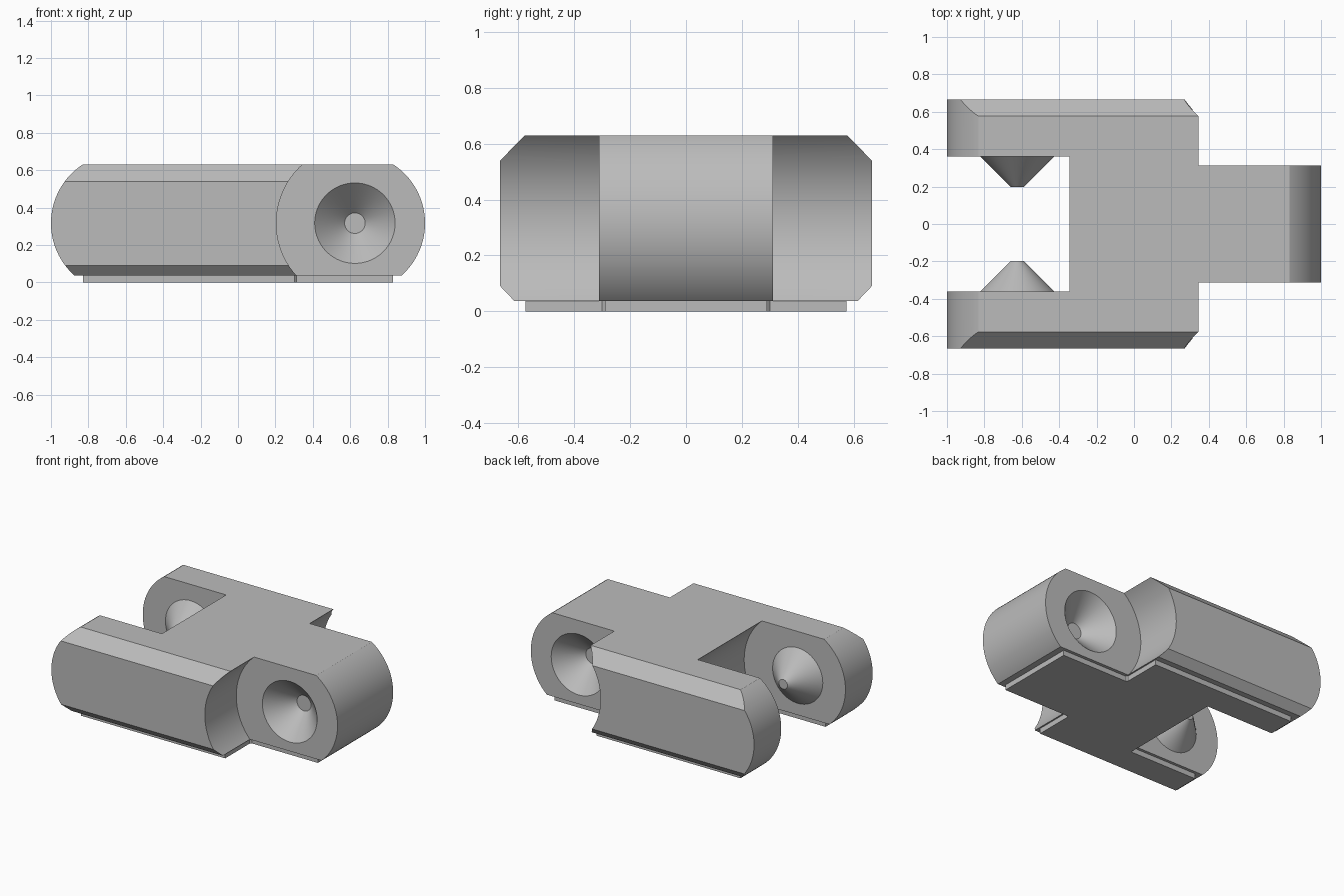
import bpy, bmesh, math
from mathutils import Matrix

if "Cube" in bpy.data.objects:
    bpy.data.objects.remove(bpy.data.objects["Cube"])

grey = bpy.data.materials.new("plain grey")
grey.use_nodes = True
grey.diffuse_color = (0.5, 0.5, 0.5, 1)
grey.node_tree.nodes["Principled BSDF"].inputs["Base Color"].default_value = (0.5, 0.5, 0.5, 1)

PIVOT_X, PIVOT_Z = 0.625, 0.317      # hinge axes at +-PIVOT_X
ROUND, CLEAR = 0.375, 0.42           # knuckle radius and clearance radius
LOW, TOP = 0.037, 0.63               # underside and top of the body
SIDE, SLOT, KNUCKLE = 0.665, 0.36, 0.312


def finish(name, bm):
    bmesh.ops.recalc_face_normals(bm, faces=bm.faces)
    mesh = bpy.data.meshes.new(name)
    bm.to_mesh(mesh)
    bm.free()
    obj = bpy.data.objects.new(name, mesh)
    bpy.context.collection.objects.link(obj)
    mesh.materials.append(grey)
    return obj


def prism(name, points, vector):
    """Extrude a closed outline along a vector."""
    bm = bmesh.new()
    face = bm.faces.new([bm.verts.new(p) for p in points])
    new = bmesh.ops.extrude_face_region(bm, geom=[face])["geom"]
    bmesh.ops.translate(bm, vec=vector, verts=[v for v in new if isinstance(v, bmesh.types.BMVert)])
    return finish(name, bm)


def cone_y(name, x, y0, y1, r0, r1, segments=128):
    """Cone or cylinder along y, radius r0 at y0 and r1 at y1."""
    bm = bmesh.new()
    turn = Matrix.Rotation(math.radians(-90 if y1 > y0 else 90), 4, "X")
    place = Matrix.Translation((x, (y0 + y1) / 2, PIVOT_Z))
    bmesh.ops.create_cone(bm, cap_ends=True, segments=segments, radius1=r0, radius2=r1,
                          depth=abs(y1 - y0), matrix=place @ turn)
    return finish(name, bm)


def select(obj):
    bpy.ops.object.select_all(action="DESELECT")
    obj.select_set(True)
    bpy.context.view_layer.objects.active = obj


def boolean(obj, cutter, operation="DIFFERENCE"):
    mod = obj.modifiers.new(operation.title(), "BOOLEAN")
    mod.object, mod.operation, mod.solver = cutter, operation, "EXACT"
    select(obj)
    bpy.ops.object.modifier_apply(modifier=mod.name)
    bpy.data.objects.remove(cutter)


def smooth(obj):
    select(obj)
    bpy.ops.object.shade_smooth_by_angle(angle=math.radians(20))


# Link body: side outline with two rounded ends, cut off flat above and below
hi = math.asin((TOP - PIVOT_Z) / ROUND)
lo = math.asin((LOW - PIVOT_Z) / ROUND)
angles = [lo + (hi - lo) * i / 40 for i in range(41)]
right = [(PIVOT_X + ROUND * math.cos(a), -SIDE - 0.1, PIVOT_Z + ROUND * math.sin(a)) for a in angles]
left = [(-x, y, z) for x, y, z in reversed(right)]
body = prism("link_body", right + left, (0, 2 * SIDE + 0.2, 0))

# Bevelled long edges from the cross-section
half = [(0.615, LOW - 0.0), (SIDE, 0.09), (SIDE, 0.54), (0.577, TOP)]
half[0] = (0.605, LOW - 0.01)
half[3] = (0.567, TOP + 0.01)
outline = [(-1.1, y, z) for y, z in half] + [(-1.1, -y, z) for y, z in reversed(half)]
boolean(body, prism("section", outline, (2.2, 0, 0)), "INTERSECT")

# Curved slot for the next knuckle, and clearance either side of this knuckle
boolean(body, cone_y("slot_cutter", -PIVOT_X, -SLOT, SLOT, CLEAR, CLEAR))
for s in (-1, 1):
    boolean(body, cone_y("clearance_cutter", PIVOT_X, s * KNUCKLE, s * 0.8, CLEAR, CLEAR))

# Conical sockets in the knuckle (cutter starts just outside the face)
for s in (-1, 1):
    boolean(body, cone_y("socket_cutter", PIVOT_X, s * (KNUCKLE + 0.02), s * (KNUCKLE - 0.16), 0.235, 0.055, 96))
smooth(body)

# Conical pins facing each other in the slot
for s, side in ((-1, "front"), (1, "back")):
    smooth(cone_y(side + "_pin", -PIVOT_X, s * SLOT, s * 0.197, 0.197, 0.034, 96))

# Thin foot plate, set in from the underside outline
edge = [(0.83, 0.29), (0.312, 0.29), (0.302, 0.30), (0.302, 0.575),
        (-0.83, 0.575), (-0.83, 0.38), (-0.295, 0.38)]
plan = edge + [(x, -y) for x, y in reversed(edge)]
prism("foot_plate", [(x, y, 0) for x, y in plan], (0, 0, LOW))
